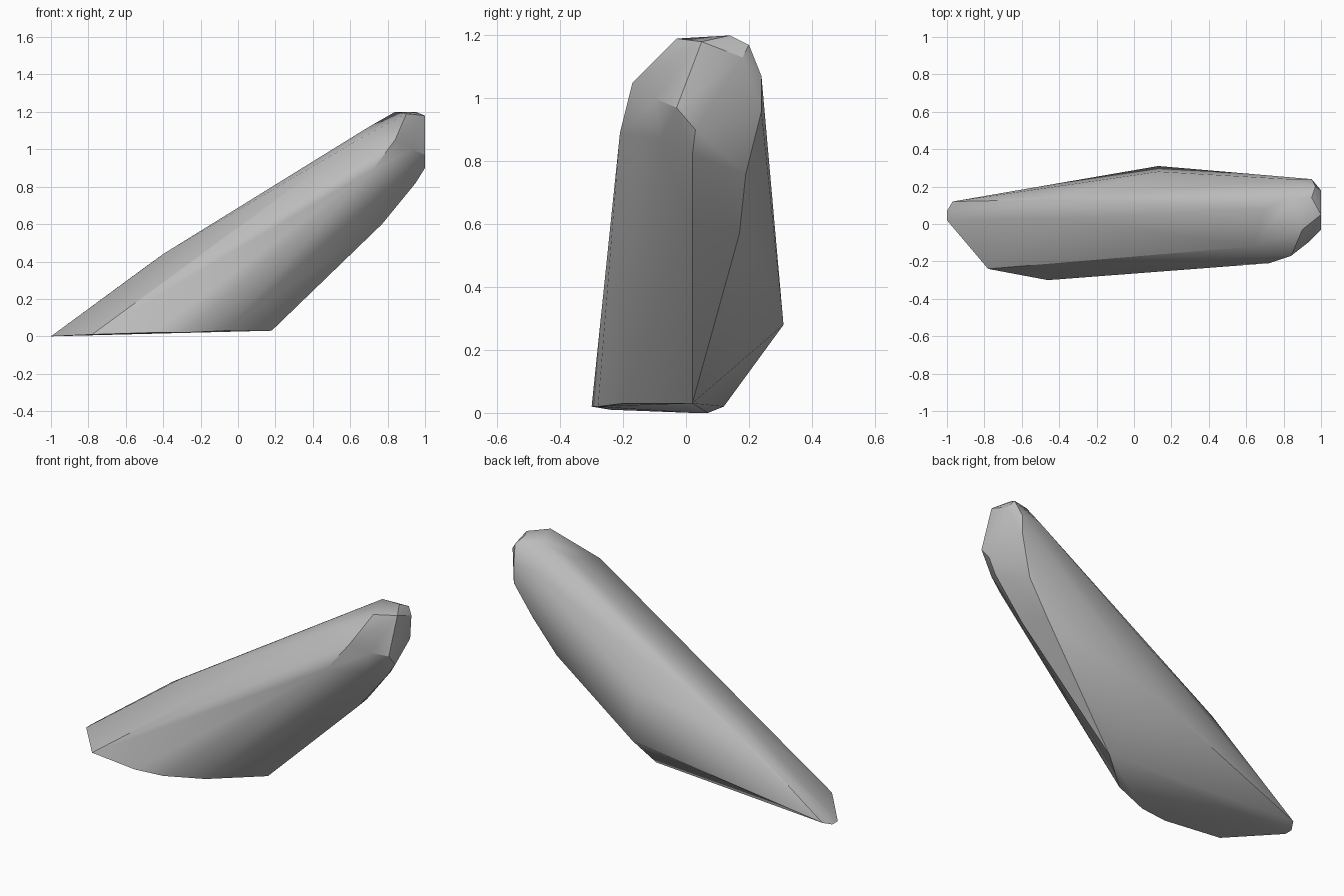
import bpy
import bmesh
import math

# Remove the default cube
default_cube = bpy.data.objects.get("Cube")
if default_cube:
    bpy.data.objects.remove(default_cube, do_unlink=True)


def make_material(name, color):
    material = bpy.data.materials.new(name)
    material.use_nodes = True
    material.diffuse_color = color
    shader = material.node_tree.nodes["Principled BSDF"]
    shader.inputs["Base Color"].default_value = color
    shader.inputs["Roughness"].default_value = 0.6
    return material


def make_hull(name, sections, material, smooth_degrees):
    """Skin the corner points of all the sections with one convex surface."""
    bm = bmesh.new()
    for section in sections:
        for corner in section:
            bm.verts.new(corner)
    result = bmesh.ops.convex_hull(bm, input=bm.verts[:])
    unused = set(result["geom_interior"]) | set(result["geom_unused"])
    spare = [v for v in unused if isinstance(v, bmesh.types.BMVert) and v.is_valid]
    bmesh.ops.delete(bm, geom=spare, context="VERTS")
    bmesh.ops.recalc_face_normals(bm, faces=bm.faces[:])

    mesh = bpy.data.meshes.new(name)
    bm.to_mesh(mesh)
    bm.free()
    mesh.materials.append(material)
    hull = bpy.data.objects.new(name, mesh)
    bpy.context.collection.objects.link(hull)

    bpy.ops.object.select_all(action="DESELECT")
    hull.select_set(True)
    bpy.context.view_layer.objects.active = hull
    bpy.ops.object.shade_smooth_by_angle(angle=math.radians(smooth_degrees))
    return hull


# Foot outline, from the pointed toe round the front edge to the heel
foot = [
    (-1, .07, 0), (-.97, .12, .02), (-1, .02, 0), (-.78, -.24, .01),
    (-.46, -.3, .02), (-.29, -.28, .02), (-.07, -.2, .03), (.18, .02, .03),
]

# Top ridge, a flat strip that climbs to the tip
ridge = [
    (-.51, .13, .36), (-.4, .03, .44), (-.4, .15, .42), (.7, .08, 1.12),
    (.64, -.12, 1.05),
]

# Bulge along the back side
back_bulge = [
    (.13, .31, .28), (.13, .28, .57), (.83, .24, 1.07), (.95, .24, .96),
]

# Underside, from the heel to below the tip
underside = [
    (.77, .02, .6), (.72, .17, .57), (.86, .19, .76), (.95, .02, .82),
    (.89, -.08, .87), (1, .03, .9),
]

# Rounded tip
tip = [
    (.72, -.21, .89), (.84, -.17, 1.05), (.93, -.1, 1), (1, -.03, .97),
    (.9, -.03, 1.19), (.84, .14, 1.2), (.95, .14, 1.2), (1, .05, 1.18),
    (.97, .2, 1.17), (1, .18, 1.13), (.95, .24, 1.07),
]

grey = make_material("plain grey", (.5, .5, .5, 1))
make_hull("slanted_body", [foot, ridge, back_bulge, underside, tip], grey, 32)
